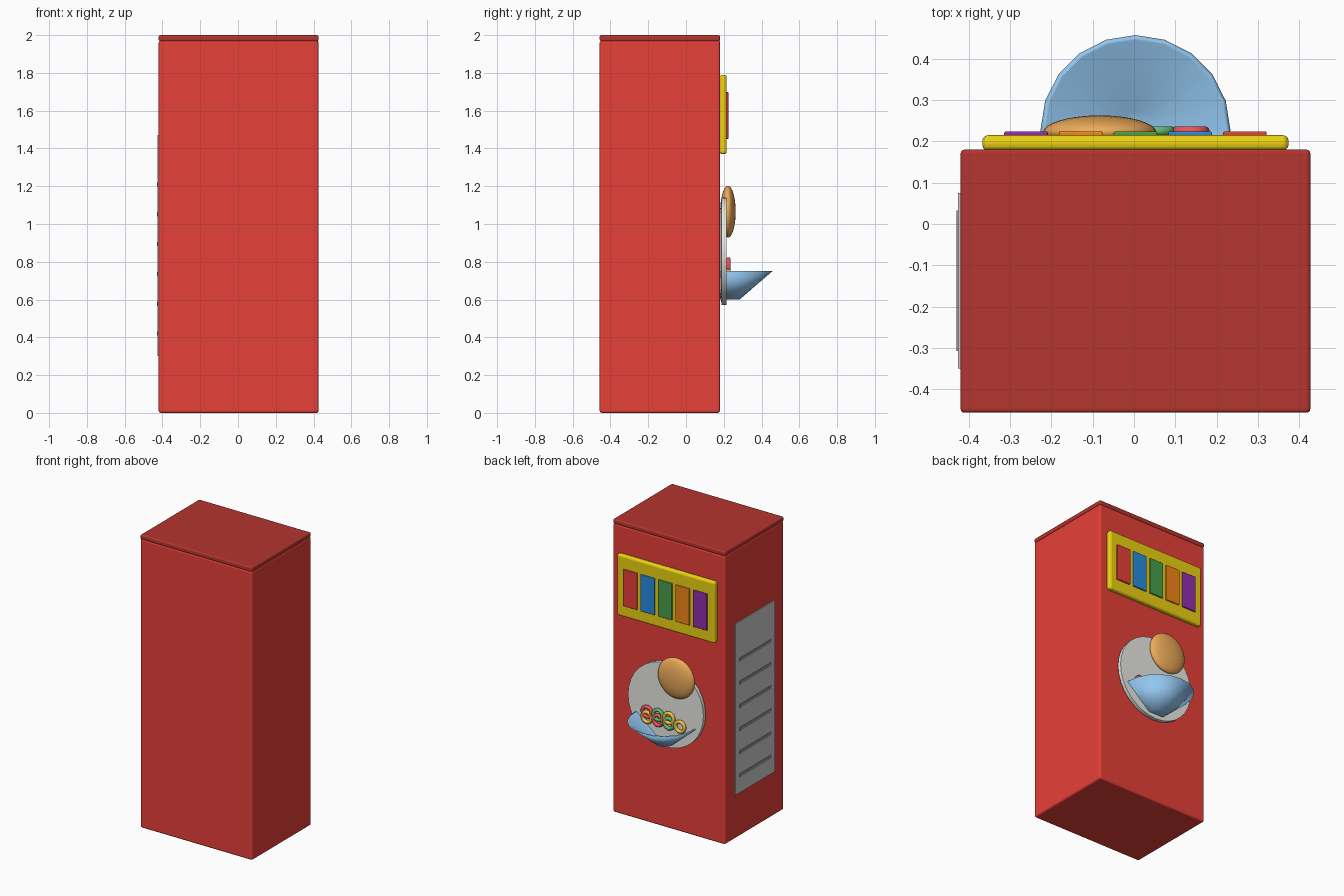
import bpy, bmesh, math
from mathutils import Matrix

if "Cube" in bpy.data.objects:
    bpy.data.objects.remove(bpy.data.objects["Cube"])

CX = 0.0035  # cabinet centre line


def material(name, rgb):
    m = bpy.data.materials.new(name)
    m.diffuse_color = (*rgb, 1)
    m.use_nodes = True
    m.node_tree.nodes["Principled BSDF"].inputs["Base Color"].default_value = m.diffuse_color
    return m


RED = material("red", (0.80, 0.05, 0.04))
DARK_RED = material("dark_red", (0.46, 0.035, 0.028))
YELLOW = material("yellow", (0.85, 0.65, 0.006))
BLUE = material("blue", (0.02, 0.26, 0.76))
GREEN = material("green", (0.066, 0.35, 0.07))
ORANGE = material("orange", (0.90, 0.24, 0.01))
PURPLE = material("purple", (0.29, 0.027, 0.42))
PALE_BLUE = material("pale_blue", (0.29, 0.57, 0.87))
BUN = material("golden_brown", (0.85, 0.41, 0.10))
PLATE = material("plate_grey", (0.82, 0.82, 0.78))
VENT = material("vent_grey", (0.78, 0.78, 0.78))
SLAT = material("slat_grey", (0.30, 0.30, 0.30))
RING_RED = material("ring_red", (0.85, 0.09, 0.10))
RING_GREEN = material("ring_green", (0.13, 0.50, 0.17))
RING_YELLOW = material("ring_yellow", (0.92, 0.55, 0.06))


def finish(bm, name, mat, smooth_angle=0):
    bmesh.ops.recalc_face_normals(bm, faces=bm.faces)
    if bm.calc_volume(signed=True) < 0:
        bmesh.ops.reverse_faces(bm, faces=bm.faces)
    me = bpy.data.meshes.new(name)
    bm.to_mesh(me)
    bm.free()
    ob = bpy.data.objects.new(name, me)
    bpy.context.collection.objects.link(ob)
    me.materials.append(mat)
    if smooth_angle:
        bpy.ops.object.select_all(action='DESELECT')
        ob.select_set(True)
        bpy.context.view_layer.objects.active = ob
        bpy.ops.object.shade_smooth_by_angle(angle=math.radians(smooth_angle))
    return ob


def box(name, x, y, z, mat, bevel=0.0):
    """Box from (min, max) ranges, optionally with rounded edges."""
    bm = bmesh.new()
    bmesh.ops.create_cube(bm, size=1)
    for v in bm.verts:
        v.co = [(a + b) / 2 + c * (b - a) for (a, b), c in zip((x, y, z), v.co)]
    if bevel:
        bmesh.ops.bevel(bm, geom=bm.edges[:], offset=bevel, segments=3,
                        profile=0.5, affect='EDGES')
    return finish(bm, name, mat)


def lathe(name, profile, centre, sides, mat, axis='Z', closed=False, smooth_angle=35):
    """Spin (radius, height) points around an axis through centre."""
    bm = bmesh.new()
    rings = []
    for r, h in profile:
        n = sides if r > 0 else 1
        rings.append([bm.verts.new((r * math.cos(k * math.tau / sides),
                                    r * math.sin(k * math.tau / sides), h)) for k in range(n)])
    pairs = list(zip(rings, rings[1:])) + ([(rings[-1], rings[0])] if closed else [])
    for a, b in pairs:
        for k in range(sides):
            j = (k + 1) % sides
            quad = [a[k % len(a)], a[j % len(a)], b[j % len(b)], b[k % len(b)]]
            bm.faces.new(list(dict.fromkeys(quad)))
    turn = Matrix.Rotation(-math.pi / 2, 4, 'X') if axis == 'Y' else Matrix()
    bm.transform(Matrix.Translation(centre) @ turn)
    return finish(bm, name, mat, smooth_angle)


# Cabinet and lid
box("cabinet", (-0.42, 0.427), (-0.457, 0.18), (0, 1.972), RED, 0.012)
box("cabinet_lid", (-0.42, 0.427), (-0.457, 0.18), (1.968, 2.0), DARK_RED, 0.009)

# Sign board with five coloured panels
box("sign_board", (CX - 0.371, CX + 0.371), (0.178, 0.215), (1.37, 1.79), YELLOW, 0.014)
for i, mat in enumerate((PURPLE, ORANGE, GREEN, BLUE, RED)):
    x = CX + (i - 2) * 0.1325
    box(f"sign_panel_{i + 1}", (x - 0.053, x + 0.053), (0.205, 0.224), (1.45, 1.70), mat, 0.004)

# Round plate with a narrower foot
lathe("plate", [(0, -0.003), (0.2, -0.003), (0.285, 0.009), (0.285, 0.034), (0, 0.034)],
      (CX, 0.18, 0.855), 32, PLATE, axis='Y')

# Bun
bm = bmesh.new()
bmesh.ops.create_uvsphere(bm, u_segments=32, v_segments=16, radius=1)
bm.transform(Matrix.Translation((-0.083, 0.222, 1.065)) @ Matrix.Diagonal((0.137, 0.041, 0.137, 1)))
finish(bm, "bun", BUN, 60)

# Conical bowl set into the wall, softly shaded over the rim
lathe("bowl", [(0, 0.60), (0.056, 0.60), (0.23, 0.75), (0.218, 0.75), (0.048, 0.608), (0, 0.608)],
      (CX, 0.2275, 0), 20, PALE_BLUE, smooth_angle=180)

# Two staggered rows of small rings
circle = [(0.034 + 0.012 * math.cos(k * math.tau / 10), 0.012 * math.sin(k * math.tau / 10))
          for k in range(10)]
rows = [(0.778, (RING_RED, RING_GREEN, RING_YELLOW)),
        (0.742, (RING_YELLOW, RING_RED, RING_GREEN, RING_YELLOW))]
for r, (z, mats) in enumerate(rows):
    for i, mat in enumerate(mats):
        lathe(f"ring_{r + 1}_{i + 1}", circle, (0.137 - 0.083 * i, 0.225, z), 20, mat,
              axis='Y', closed=True, smooth_angle=60)

# Side vent with slats
box("vent_panel", (-0.426, -0.415), (-0.35, 0.075), (0.30, 1.47), VENT)
for i in range(6):
    z = 0.42 + 0.158 * i
    box(f"vent_slat_{i + 1}", (-0.43, -0.42), (-0.307, 0.033), (z - 0.011, z + 0.011), SLAT)
